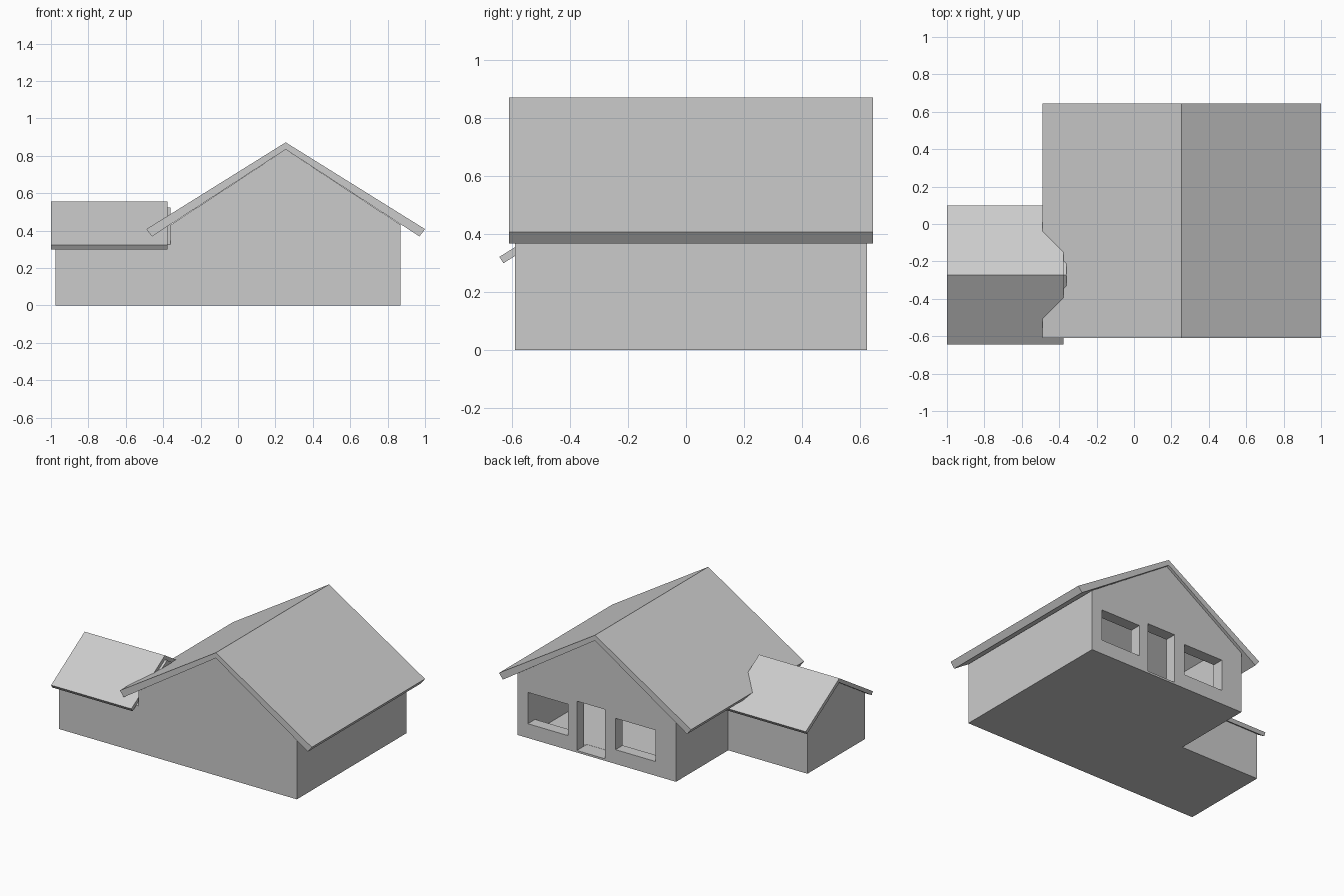
import bpy
import bmesh

cube = bpy.data.objects.get("Cube")
if cube:
    bpy.data.objects.remove(cube, do_unlink=True)

# One plain grey for the whole building
grey = bpy.data.materials.new("plain_grey")
grey.use_nodes = True
grey.diffuse_color = (0.6, 0.6, 0.6, 1)
bsdf = next(n for n in grey.node_tree.nodes if n.type == 'BSDF_PRINCIPLED')
bsdf.inputs["Base Color"].default_value = (0.6, 0.6, 0.6, 1)


def prism(name, profile, start, end, along='Y'):
    """Extrude a profile of (side, z) points along the x or y axis."""
    bm = bmesh.new()

    def place(p, t):
        return (p[0], t, p[1]) if along == 'Y' else (t, p[0], p[1])

    face = bm.faces.new([bm.verts.new(place(p, start)) for p in profile])
    grown = bmesh.ops.extrude_face_region(bm, geom=[face])
    for v in grown["geom"]:
        if isinstance(v, bmesh.types.BMVert):
            v.co["XYZ".index(along)] = end
    bmesh.ops.recalc_face_normals(bm, faces=bm.faces)
    mesh = bpy.data.meshes.new(name)
    bm.to_mesh(mesh)
    bm.free()
    mesh.materials.append(grey)
    ob = bpy.data.objects.new(name, mesh)
    bpy.context.scene.collection.objects.link(ob)
    return ob


def gable(mid, half, base, eave, apex):
    """Five-sided gable wall profile."""
    return [(mid - half, base), (mid + half, base), (mid + half, eave),
            (mid, apex), (mid - half, eave)]


def roof(mid, outer, inner):
    """Chevron roof profile from (half width, eave z, ridge z) pairs."""
    (ow, oe, oa), (iw, ie, ia) = outer, inner
    return [(mid - ow, oe), (mid, oa), (mid + ow, oe),
            (mid + iw, ie), (mid, ia), (mid - iw, ie)]


def carve(target, cutter):
    cutter.hide_render = True
    cutter.hide_set(True)
    cutter.display_type = 'WIRE'
    mod = target.modifiers.new(cutter.name, 'BOOLEAN')
    mod.operation = 'DIFFERENCE'
    mod.solver = 'EXACT'
    mod.object = cutter


# Main house: hollow gabled walls under an overhanging roof
RIDGE = 0.255
FRONT, BACK, WALL = -0.59, 0.625, 0.08
walls = prism("main_walls", gable(RIDGE, 0.615, 0, 0.431, 0.834), FRONT, BACK)
room = prism("room_cutter", gable(RIDGE, 0.615 - WALL, 0.015, 0.47, 0.815),
             FRONT + WALL, BACK - WALL)
carve(walls, room)
prism("main_roof", roof(RIDGE, (0.745, 0.408, 0.872), (0.715, 0.369, 0.834)),
      -0.61, 0.645)

# Rear door and the two rear windows
openings = {"door": (0.19, 0.41, 0.014, 0.36),
            "left_window": (0.48, 0.79, 0.1, 0.32),
            "right_window": (-0.2, 0.11, 0.1, 0.32)}
for name, (x0, x1, z0, z1) in openings.items():
    hole = prism(name + "_cutter", [(x0, z0), (x1, z0), (x1, z1), (x0, z1)],
                 BACK - WALL - 0.03, BACK + 0.05)
    carve(walls, hole)

# Side wing: smaller gable with its ridge running across
WING = -0.272
prism("wing_walls", gable(WING, 0.318, 0, 0.327, 0.525), -0.975, -0.36, 'X')
prism("wing_roof", roof(WING, (0.372, 0.322, 0.555), (0.358, 0.3, 0.525)),
      -1.0, -0.377, 'X')
